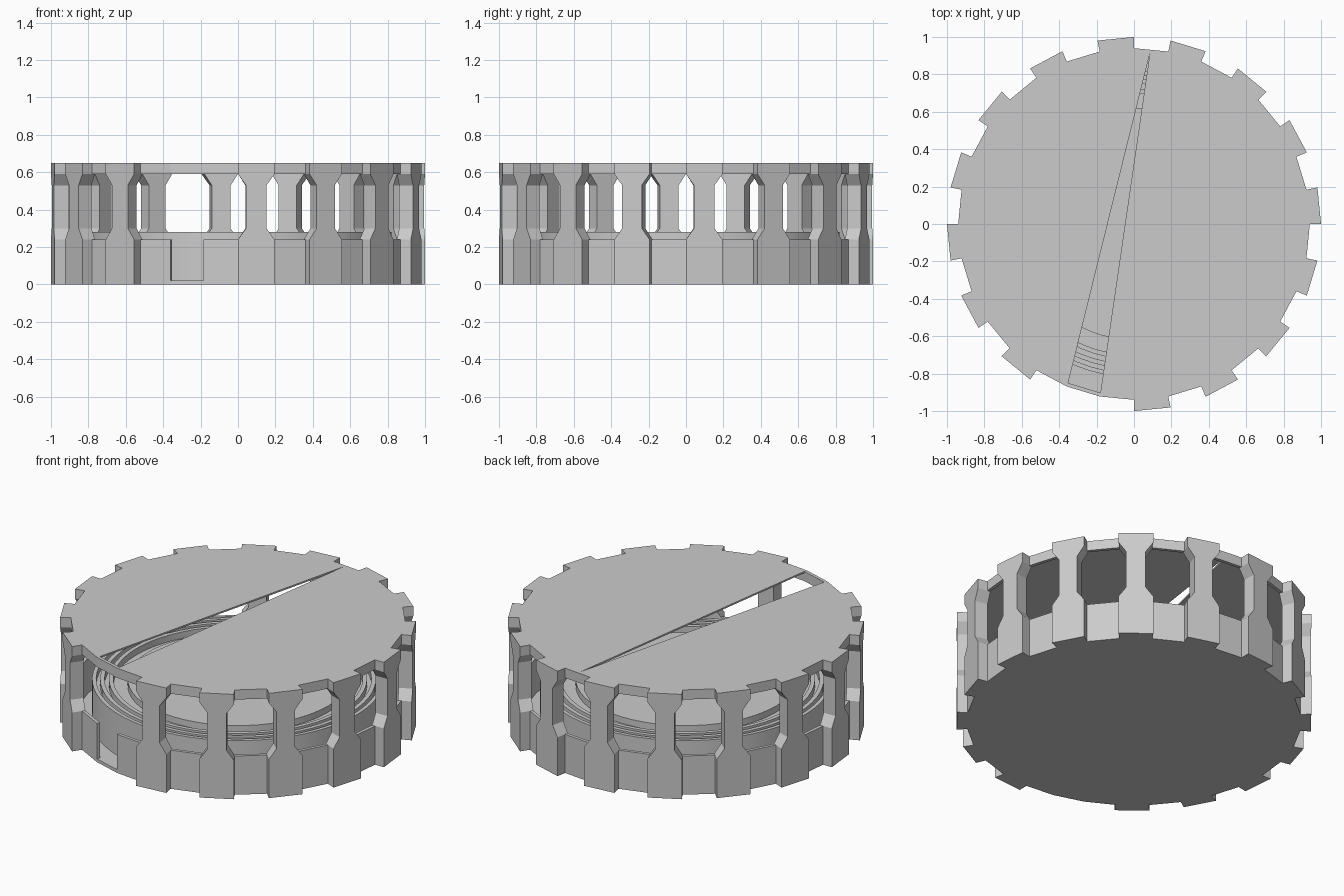
import bpy, bmesh, math

if "Cube" in bpy.data.objects:
    bpy.data.objects.remove(bpy.data.objects["Cube"])

STEP = math.radians(11.25)
R_TOOTH, R_GAP, R_IN = 1.0, 0.94, 0.92
MISSING = 22          # the segment whose tooth is left out


def polar(r, a):
    return (r * math.cos(a), r * math.sin(a))


def finish(name, bm):
    bmesh.ops.recalc_face_normals(bm, faces=bm.faces)
    mesh = bpy.data.meshes.new(name)
    bm.to_mesh(mesh)
    bm.free()
    ob = bpy.data.objects.new(name, mesh)
    bpy.context.collection.objects.link(ob)
    return ob


def loft(bm, rings):
    """Closed solid through a stack of point rings."""
    loops = [[bm.verts.new(p) for p in ring] for ring in rings]
    n = len(loops[0])
    for lo, hi in zip(loops, loops[1:]):
        for i in range(n):
            j = (i + 1) % n
            bm.faces.new((lo[i], lo[j], hi[j], hi[i]))
    bm.faces.new(loops[0][::-1])
    bm.faces.new(loops[-1])


def prism(bm, pts, z0, z1):
    loft(bm, [[(x, y, z) for x, y in pts] for z in (z0, z1)])


def is_tooth(i):
    return i % 2 == 0 and i != MISSING


def outline(segments):
    pts = []
    for s in segments:
        i = s % 32
        r = R_TOOTH if is_tooth(i) else R_GAP
        for k in (i, i + 1):
            p = polar(r, k * STEP)
            if not pts or math.dist(p, pts[-1]) > 1e-4:
                pts.append(p)
    if math.dist(pts[0], pts[-1]) < 1e-4:
        pts.pop()
    return pts


def wall_quad(i, r_out, inset=0.0):
    """Footprint of one wall segment, optionally narrowed at both sides."""
    a, b = (i + inset) * STEP, (i + 1 - inset) * STEP
    # keep narrowed points on the segment's flat chord
    k = math.cos(STEP / 2) / math.cos(STEP * (0.5 - inset))
    return [polar(R_IN * k, a), polar(r_out * k, a),
            polar(r_out * k, b), polar(R_IN * k, b)]


# toothed floor
bm = bmesh.new()
prism(bm, outline(range(32)), 0, 0.02)
finish("floor_plate", bm)

# toothed lid with a wedge-shaped slot
apex = (0.085, 0.913)
gap_mid = polar(R_GAP * math.cos(STEP / 2), 7.5 * STEP)
left = [apex, gap_mid] + outline(range(8, 22)) + [polar(R_IN, 22 * STEP)]
# drop the gap-mid kink by starting the outline at the gap's end corner
left.insert(2, polar(R_GAP, 8 * STEP))
right = [polar(R_IN, 23 * STEP)] + outline(range(23, 39)) \
    + [polar(R_GAP, 7 * STEP), gap_mid, apex]
bm = bmesh.new()
for pts in (left, right):
    prism(bm, pts, 0.64, 0.65)
finish("slotted_lid", bm)

# waisted columns
bm = bmesh.new()
levels = [(0.02, 0), (0.24, 0), (0.30, 0.22), (0.53, 0.22), (0.59, 0), (0.648, 0)]
for i in filter(is_tooth, range(32)):
    loft(bm, [[(x, y, z) for x, y in wall_quad(i, R_TOOTH, s)] for z, s in levels])
finish("columns", bm)

# low wall and upper rim between the columns
low, rim = bmesh.new(), bmesh.new()
for i in range(32):
    if is_tooth(i):
        continue
    q = wall_quad(i, R_GAP)
    prism(rim, q, 0.59, 0.65 if i == MISSING else 0.648)
    if i != MISSING:
        prism(low, q, 0.02, 0.24)
finish("lower_wall", low)
finish("upper_rim", rim)

# inner drum with concentric grooves
TOP, DIP, N = 0.28, 0.24, 64
profile = [(0.82, 0.02), (0.82, TOP)]
for r_out, r_in in ((0.797, 0.775), (0.75, 0.725), (0.70, 0.62)):
    profile += [(r_out, TOP), (r_out, DIP), (r_in, DIP), (r_in, TOP)]
profile += [(0.59, TOP)]
bm = bmesh.new()
loft(bm, [[(*polar(r, k * math.tau / N), z) for k in range(N)] for r, z in profile])
drum = finish("grooved_drum", bm)
bpy.context.view_layer.objects.active = drum
drum.select_set(True)
bpy.ops.object.shade_smooth_by_angle(angle=math.radians(30))
